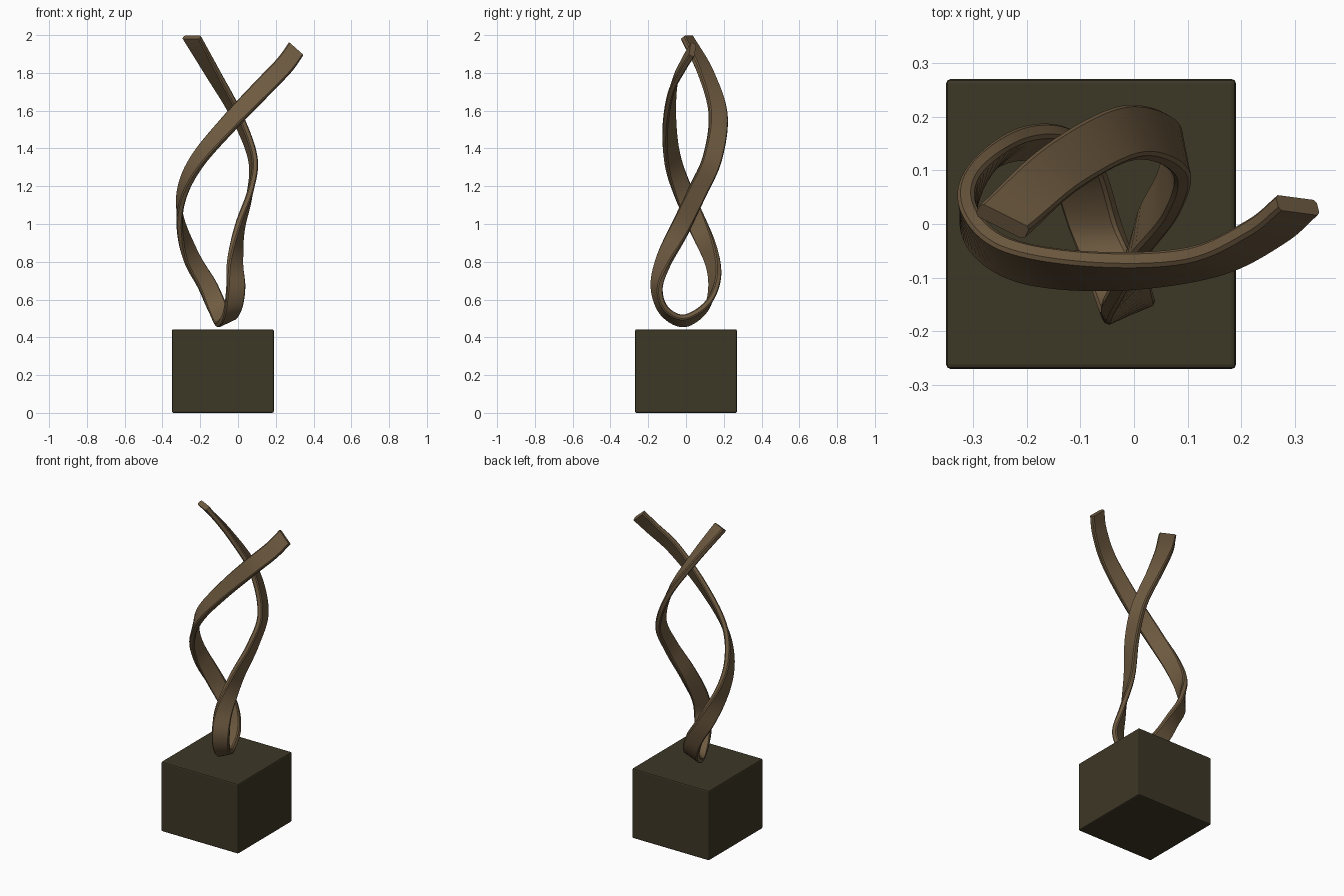
import bpy, bmesh
from mathutils import Vector

if "Cube" in bpy.data.objects:
    bpy.data.objects.remove(bpy.data.objects["Cube"])


def material(name, rgb):
    m = bpy.data.materials.new(name)
    m.diffuse_color = (*rgb, 1)
    m.use_nodes = True
    m.node_tree.nodes["Principled BSDF"].inputs["Base Color"].default_value = m.diffuse_color
    return m


bronze = material("brown bronze", (0.16, 0.105, 0.053))
dark = material("dark base brown", (0.046, 0.038, 0.019))


def add_object(name, bm, mat):
    bmesh.ops.recalc_face_normals(bm, faces=bm.faces)
    me = bpy.data.meshes.new(name)
    bm.to_mesh(me)
    bm.free()
    me.materials.append(mat)
    ob = bpy.data.objects.new(name, me)
    bpy.context.collection.objects.link(ob)
    return ob


# Square plinth with a fine edge bevel
bm = bmesh.new()
bmesh.ops.create_cube(bm, size=1)
for v in bm.verts:
    v.co = Vector((v.co.x * 0.54 - 0.08, v.co.y * 0.54, (v.co.z + 0.5) * 0.442))
bmesh.ops.bevel(bm, geom=list(bm.edges), offset=0.008, segments=2, profile=0.5, affect='EDGES')
add_object("plinth", bm, dark)

# Ribbon path: centre point, then direction of the band's width
keys = [
    ((-0.245, 0.005, 1.988), (-0.90, 0.45, 0.00)),
    ((-0.135, 0.105, 1.80), (-0.68, 0.73, 0.00)),
    ((-0.01, 0.17, 1.58), (-0.38, 0.90, -0.10)),
    ((0.078, 0.14, 1.35), (-0.20, 0.95, -0.20)),
    ((0.065, 0.06, 1.17), (-0.10, 0.90, -0.42)),
    ((0.01, -0.03, 0.98), (0.20, 0.85, -0.42)),
    ((-0.015, -0.12, 0.80), (0.65, 0.65, -0.20)),
    ((-0.012, -0.155, 0.66), (0.92, 0.38, 0.05)),
    ((-0.03, -0.115, 0.54), (0.90, 0.15, 0.30)),
    ((-0.07, -0.01, 0.487), (0.88, 0.00, 0.42)),
    ((-0.11, 0.105, 0.56), (0.90, 0.10, 0.35)),
    ((-0.165, 0.15, 0.68), (0.82, 0.38, 0.35)),
    ((-0.245, 0.135, 0.82), (0.68, 0.62, 0.35)),
    ((-0.305, 0.055, 1.01), (0.10, 0.90, 0.40)),
    ((-0.295, -0.015, 1.17), (-0.25, 0.87, 0.40)),
    ((-0.215, -0.07, 1.335), (-0.50, 0.70, 0.50)),
    ((-0.05, -0.088, 1.53), (-0.65, 0.50, 0.55)),
    ((0.13, -0.07, 1.72), (-0.70, 0.25, 0.65)),
    ((0.245, -0.015, 1.84), (-0.74, 0.15, 0.66)),
    ((0.305, 0.035, 1.923), (-0.75, 0.10, 0.66)),
]


def spline(pts, i, t):
    # Catmull-Rom segment
    b, c = pts[i], pts[i + 1]
    a = pts[i - 1] if i else 2 * b - c
    d = pts[i + 2] if i + 2 < len(pts) else 2 * c - b
    return 0.5 * (2 * b + (c - a) * t + (2 * a - 5 * b + 4 * c - d) * t**2
                  + (3 * b - 3 * c + d - a) * t**3)


pos = [Vector(k[0]) for k in keys]
wid = [Vector(k[1]) for k in keys]
steps = 8
params = [(i, s / steps) for i in range(len(keys) - 1) for s in range(steps)]
params.append((len(keys) - 2, 1.0))
P = [spline(pos, *p) for p in params]
W = [spline(wid, *p).normalized() for p in params]

# Flat band cross-section with softened edges
hw, ht = 0.051, 0.016
section = [(-hw, -ht * 0.6), (-hw * 0.88, -ht), (hw * 0.88, -ht), (hw, -ht * 0.6),
           (hw, ht * 0.6), (hw * 0.88, ht), (-hw * 0.88, ht), (-hw, ht * 0.6)]

# Sweep the section into one twisted ribbon
bm = bmesh.new()
rings = []
for k, (p, w) in enumerate(zip(P, W)):
    t = (P[min(k + 1, len(P) - 1)] - P[max(k - 1, 0)]).normalized()
    n = t.cross(w).normalized()
    rings.append([bm.verts.new(p + w * a + n * b) for a, b in section])
for r, q in zip(rings, rings[1:]):
    for j in range(8):
        bm.faces.new((r[j], r[(j + 1) % 8], q[(j + 1) % 8], q[j]))
bm.faces.new(rings[0])
bm.faces.new(rings[-1])
ribbon = add_object("twisted_ribbon", bm, bronze)
bpy.context.view_layer.objects.active = ribbon
ribbon.select_set(True)
bpy.ops.object.shade_smooth_by_angle(angle=0.7)
